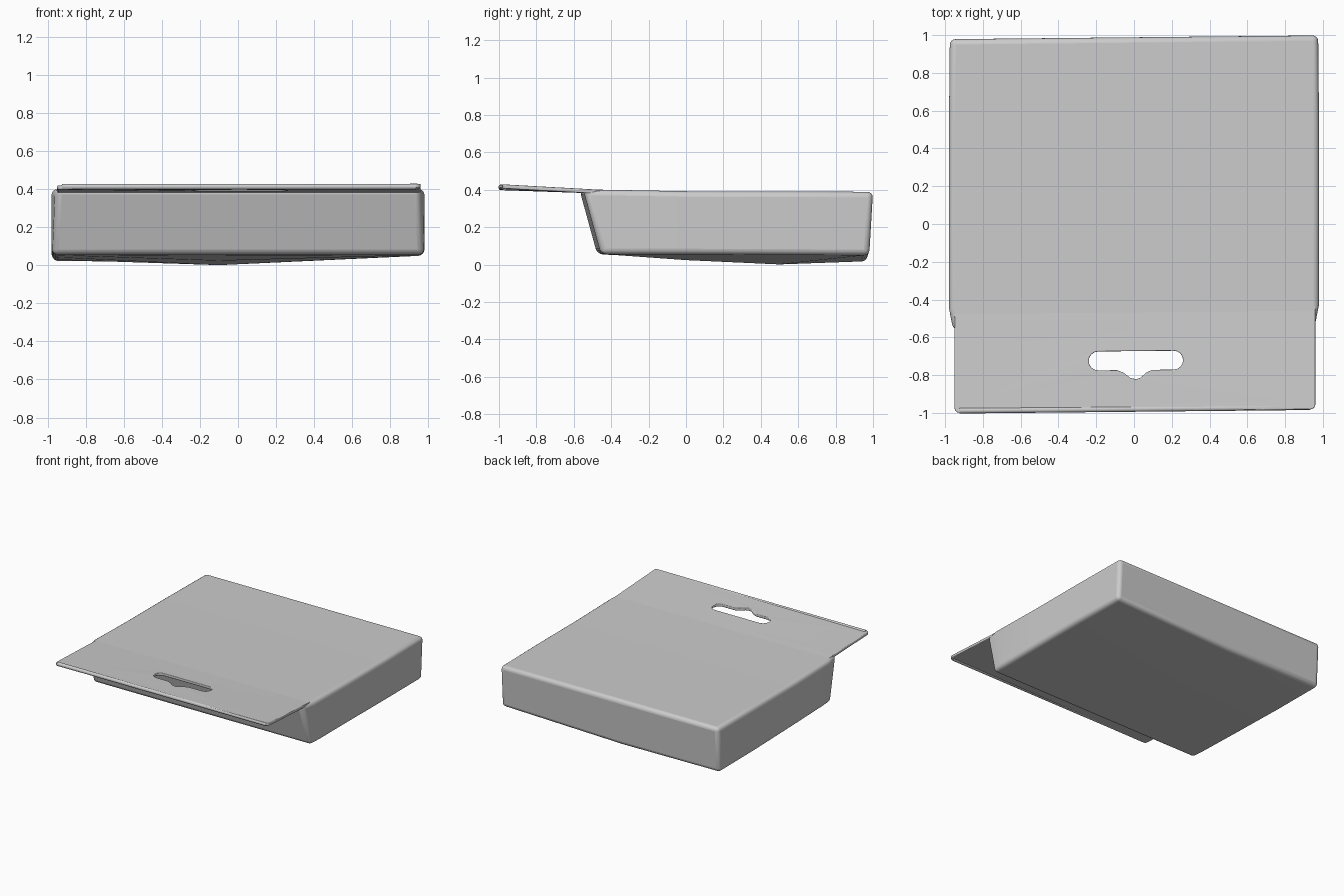
import bpy, bmesh, math

if "Cube" in bpy.data.objects:
    bpy.data.objects.remove(bpy.data.objects["Cube"])

SKEW = 0.01  # slight sideways shear of the whole outline


def smooth(obj):
    bpy.ops.object.select_all(action='DESELECT')
    obj.select_set(True)
    bpy.context.view_layer.objects.active = obj
    bpy.ops.object.shade_smooth_by_angle(angle=math.radians(40))


# Box body: cross-sections along y
# (y top, y bottom, half width top, half width bottom, z top, z bottom left / mid / right)
sections = [
    (-0.56, -0.465, 0.955, 0.975, 0.401, 0.055, 0.055, 0.055),
    (-0.44, -0.36, 0.98, 0.98, 0.400, 0.053, 0.050, 0.055),
    (0.00, 0.00, 0.98, 0.98, 0.392, 0.042, 0.024, 0.055),
    (0.50, 0.50, 0.98, 0.98, 0.391, 0.030, 0.001, 0.053),
    (0.99, 0.97, 0.975, 0.975, 0.389, 0.022, 0.018, 0.050),
]
columns = (-1, -0.1, 1)
bm = bmesh.new()
rings = []
for yt, yb, wt, wb, zt, *zb in sections:
    bottom = [bm.verts.new((c * wb, yb + SKEW * c, z)) for c, z in zip(columns, zb)]
    top = [bm.verts.new((c * wt, yt + SKEW * c, zt)) for c in columns]
    rings.append(bottom + top[::-1])
for a, b in zip(rings, rings[1:]):
    for i in range(6):
        j = (i + 1) % 6
        bm.faces.new((a[i], a[j], b[j], b[i]))
for r in (rings[0], rings[-1]):
    bm.faces.new((r[0], r[1], r[4], r[5]))
    bm.faces.new((r[1], r[2], r[3], r[4]))
bmesh.ops.recalc_face_normals(bm, faces=bm.faces)
mesh = bpy.data.meshes.new("box_body")
bm.to_mesh(mesh)
bm.free()
body = bpy.data.objects.new("box_body", mesh)
bpy.context.collection.objects.link(body)
bev = body.modifiers.new("rounded_edges", 'BEVEL')
bev.width = 0.03
bev.segments = 4
bev.limit_method = 'ANGLE'
bev.angle_limit = math.radians(35)
smooth(body)


# Hang tab: flat outline with a slot that has a small notch
def arc(cx, cy, r, a0, a1, n=8):
    return [(cx + r * math.cos(math.radians(a0 + (a1 - a0) * i / n)),
             cy + r * math.sin(math.radians(a0 + (a1 - a0) * i / n))) for i in range(n + 1)]


corner = 0.02
outline = (arc(-0.925, -0.965, corner, 180, 270, 4) + arc(0.935, -0.965, corner, 270, 360, 4)
           + [(0.955, -0.57), (0.955, -0.44), (-0.945, -0.44), (-0.945, -0.57)])
slot = (arc(0.21, -0.723, 0.055, 90, -90)
        + [(0.10, -0.778), (0.07, -0.79), (0.035, -0.82), (0.01, -0.827), (-0.02, -0.82),
           (-0.06, -0.79), (-0.09, -0.778)]
        + arc(-0.19, -0.723, 0.055, 270, 90))
curve = bpy.data.curves.new("hang_tab", 'CURVE')
curve.dimensions = '2D'
curve.fill_mode = 'BOTH'
curve.extrude = 0.006
curve.bevel_depth = 0.005
curve.bevel_resolution = 2
for pts in (outline, slot):
    sp = curve.splines.new('POLY')
    sp.points.add(len(pts) - 1)
    for p, (x, y) in zip(sp.points, pts):
        p.co = (x, y, 0, 1)
    sp.use_cyclic_u = True
tab = bpy.data.objects.new("hang_tab", curve)
bpy.context.collection.objects.link(tab)
bpy.ops.object.select_all(action='DESELECT')
tab.select_set(True)
bpy.context.view_layer.objects.active = tab
bpy.ops.object.convert(target='MESH')
tab = bpy.context.object

# Tilt the tab upward to the front, letting the front left corner droop a little
for v in tab.data.vertices:
    x, y, z = v.co
    droop = 0.008 if x < -0.9 and y < -0.9 else 0
    v.co = (x, y + SKEW * x, z + 0.391 + 0.055 * (-0.5 - y) - droop)
smooth(tab)

# Rolled lip along the front edge of the tab
x0, x1, y_mid, rad = -0.925, 0.935, -0.979, 0.015
bpy.ops.mesh.primitive_cylinder_add(vertices=16, radius=rad, depth=x1 - x0,
                                    location=((x0 + x1) / 2, y_mid, 0.413),
                                    rotation=(0, math.pi / 2, SKEW))
lip = bpy.context.object
lip.name = "front_lip"
smooth(lip)
